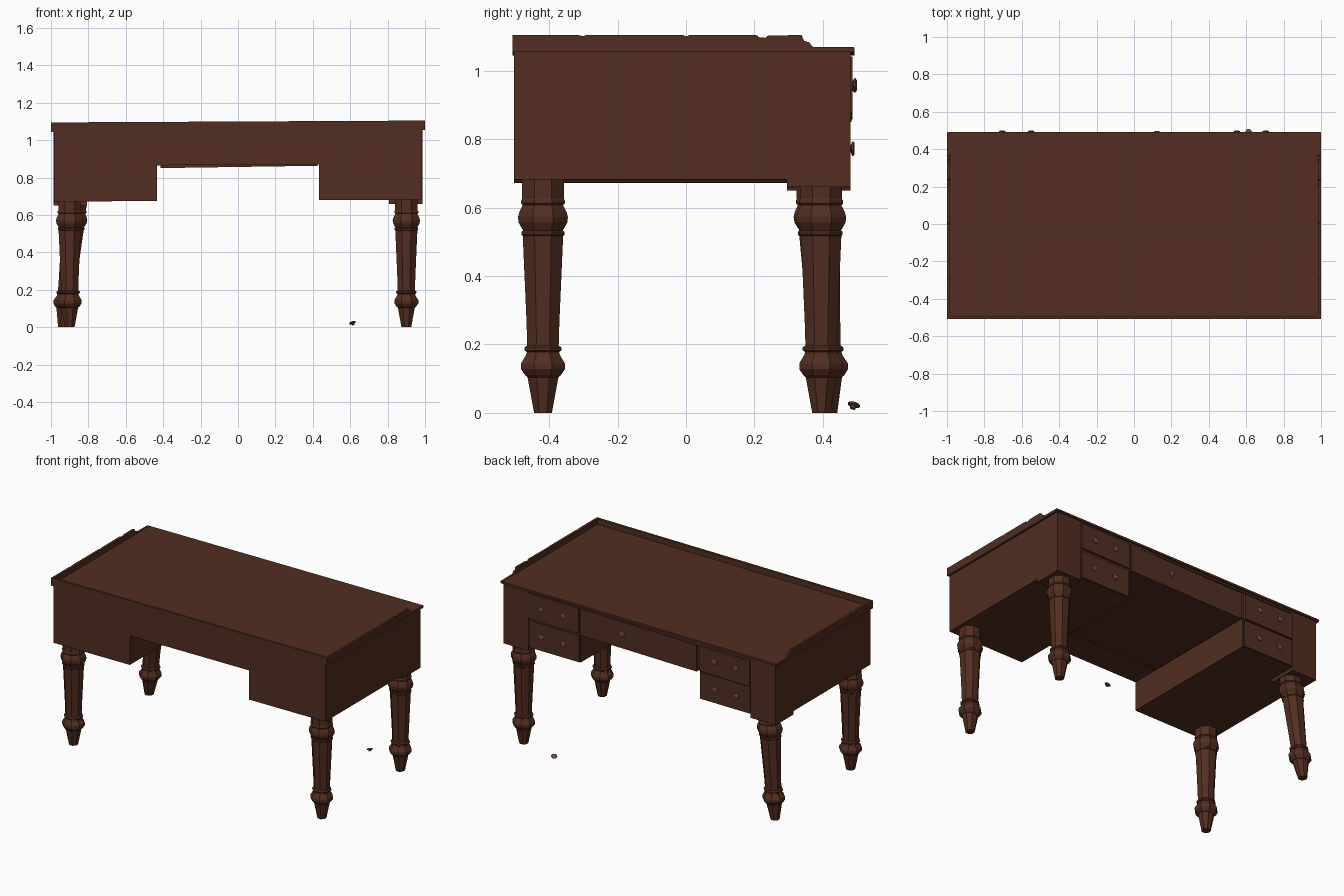
import bpy, bmesh
from math import radians, pi, cos, sin, atan2
from mathutils import Vector, Matrix

if "Cube" in bpy.data.objects:
    bpy.data.objects.remove(bpy.data.objects["Cube"])

TILT = 0.005  # the old desk sags slightly toward -x


def material(name, color):
    m = bpy.data.materials.new(name)
    m.diffuse_color = (*color, 1)
    m.use_nodes = True
    m.node_tree.nodes["Principled BSDF"].inputs["Base Color"].default_value = m.diffuse_color
    return m


WOOD = material("dark_wood", (0.085, 0.027, 0.015))
FRONT = material("drawer_wood", (0.08, 0.028, 0.017))
KNOB = material("knob_wood", (0.17, 0.065, 0.045))


def finish(bm, name, mat):
    bmesh.ops.recalc_face_normals(bm, faces=bm.faces)
    me = bpy.data.meshes.new(name)
    bm.to_mesh(me)
    bm.free()
    me.materials.append(mat)
    ob = bpy.data.objects.new(name, me)
    bpy.context.collection.objects.link(ob)
    return ob


def prism(name, pts, axis, lo, hi, mat=WOOD, tilt=TILT):
    """Extrude a flat outline along x or y, then apply the sag."""
    bm = bmesh.new()
    rings = []
    for d in (lo, hi):
        rings.append([bm.verts.new((a, d, b) if axis == "y" else (d, a, b)) for a, b in pts])
    n = len(pts)
    for r in rings:
        bm.faces.new(r)
    for i in range(n):
        j = (i + 1) % n
        bm.faces.new((rings[0][i], rings[0][j], rings[1][j], rings[1][i]))
    for v in bm.verts:
        v.co.z += tilt * v.co.x
    return finish(bm, name, mat)


def box(name, x, y, z, mat=WOOD, tilt=TILT):
    pts = [(x[0], z[0]), (x[1], z[0]), (x[1], z[1]), (x[0], z[1])]
    return prism(name, pts, "y", y[0], y[1], mat, tilt)


def lathe(name, profile, sides, mat):
    """Faceted turned part around z; profile is (apothem, height)."""
    bm = bmesh.new()
    rings = []
    for r, z in profile:
        r /= cos(pi / sides)
        rings.append([bm.verts.new((r * cos((k + .5) * 2 * pi / sides),
                                    r * sin((k + .5) * 2 * pi / sides), z)) for k in range(sides)])
    bm.faces.new(rings[0])
    bm.faces.new(rings[-1])
    for a, b in zip(rings, rings[1:]):
        for k in range(sides):
            j = (k + 1) % sides
            bm.faces.new((a[k], a[j], b[j], b[k]))
    return finish(bm, name, mat)


# Carcass: two pedestals joined over the knee hole
prism("carcass", [(-.985, .677), (-.432, .677), (-.432, .868), (.432, .868), (.432, .677),
                  (.985, .677), (.985, 1.055), (-.985, 1.055)], "y", -.503, .473)

# Corner posts that drop below the carcass at the drawer side
for s, side in ((-1, "left"), (1, "right")):
    box(side + "_corner_post", sorted((s * .806, s * .986)), (.295, .481), (.655, 1.054))

# Table top and raised rim on three sides, broken off near the drawer side
box("table_top", (-.998, .998), (-.5, .492), (1.05, 1.063))
box("front_rim", (-1, 1), (-.507, -.492), (1.049, 1.1))
chipped = [(-.505, 1.049), (.49, 1.049), (.49, 1.064), (.37, 1.065), (.36, 1.078), (.345, 1.082),
           (.338, 1.099), (.24, 1.098), (.232, 1.091), (.213, 1.093), (.205, 1.1), (.01, 1.099),
           (.0, 1.095), (-.01, 1.1), (-.29, 1.1), (-.3, 1.096), (-.32, 1.1), (-.505, 1.1)]
for s, side in ((-1, "left"), (1, "right")):
    prism(side + "_rim", chipped, "x", s * .985, s * 1.0)

# Rails between the drawers
box("top_rail", (-.81, .81), (.46, .479), (1.038, 1.054))
for s, side in ((-1, "left"), (1, "right")):
    x = sorted((s * .44, s * .8))
    box(side + "_upper_drawer", x, (.3, .487), (.867, 1.032), FRONT, .012)
    box(side + "_lower_drawer", x, (.3, .481), (.68, .855), FRONT, .004)
box("centre_drawer", (-.415, .425), (-.3, .484), (.857, 1.03), FRONT, .015)

# Knobs, with one fallen from the centre drawer to the floor
KNOB_PROFILE = [(.008, -.004), (.008, .003), (.017, .006), (.018, .010), (.012, .014)]


def knob(name, loc, rot):
    k = lathe(name, KNOB_PROFILE, 8, KNOB)
    k.location = loc
    k.rotation_euler = rot


for s, side in ((-1, "left"), (1, "right")):
    for x in (.55, .705):
        for row, y, z in (("upper", .485, .957), ("lower", .479, .772)):
            knob(f"{side}_{row}_knob", (s * x, y, z + TILT * s * x), (radians(-90), 0, 0))
knob("centre_knob", (.122, .482, .955), (radians(-90), 0, 0))
knob("fallen_knob", (.615, .488, .016), (radians(-15), radians(-20), 0))

# Turned octagonal legs
LEG = [(.026, 0), (.045, .104), (.052, .11), (.064, .128), (.064, .145), (.05, .168), (.047, .178),
       (.054, .183), (.054, .191), (.046, .197), (.048, .265), (.059, .517), (.063, .521),
       (.063, .529), (.058, .533), (.071, .556), (.073, .572), (.069, .587), (.059, .607),
       (.064, .612), (.064, .62), (.061, .625), (.061, .69)]


def leg(name, top, foot):
    ob = lathe(name, LEG, 8, WOOD)
    t, f = Vector((*top, .68)), Vector((*foot, 0))
    lean = (t - f) / .68
    for v in ob.data.vertices:  # lean by shearing so the foot stays flat
        v.co.x += lean.x * v.co.z
        v.co.y += lean.y * v.co.z
    ob.location = f


leg("front_left_leg", (-.9, -.418), (-.9, -.418))
leg("front_right_leg", (.9, -.418), (.9, -.418))
leg("back_right_leg", (.9, .395), (.9, .395))
leg("back_left_leg", (-.868, .382), (-.936, .416))
